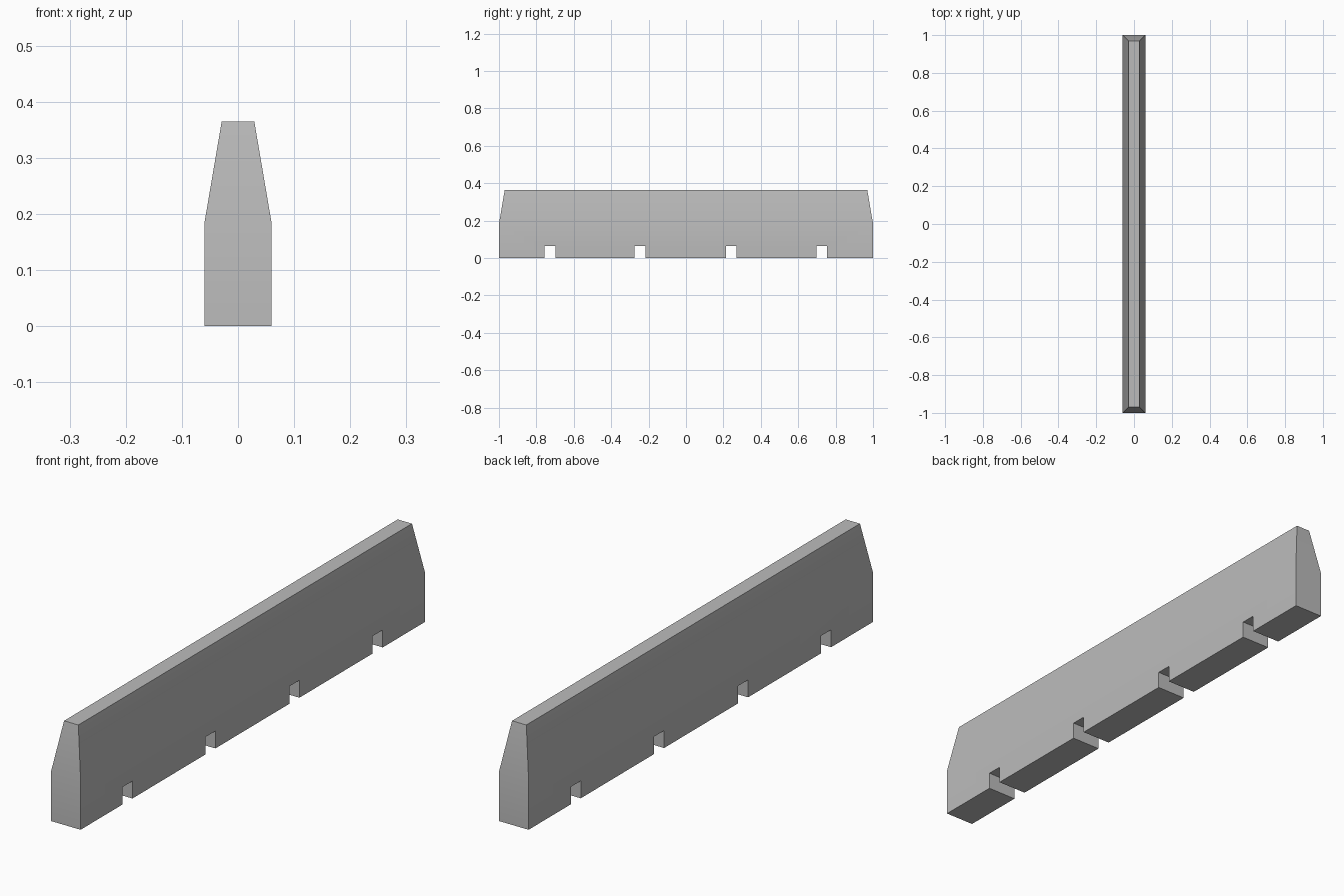
import bpy
import bmesh
from mathutils import Vector

default = bpy.data.objects.get("Cube")
if default:
    bpy.data.objects.remove(default, do_unlink=True)

# Overall sizes
HALF_X, HALF_Y = 0.06, 1.0
MID_Z, TOP_Z = 0.183, 0.365
INSET = 0.031
NOTCH_W, NOTCH_H = 0.058, 0.064
NOTCHES = (-0.728, -0.246, 0.242, 0.726)

# Concrete colour
concrete = bpy.data.materials.new("concrete grey")
concrete.use_nodes = True
grey = (0.5, 0.5, 0.5, 1.0)
concrete.diffuse_color = grey
concrete.node_tree.nodes["Principled BSDF"].inputs["Base Color"].default_value = grey

# Lower wall: side outline with drainage notches along the bottom
outline = [(-HALF_Y, 0)]
for y in NOTCHES:
    a, b = y - NOTCH_W / 2, y + NOTCH_W / 2
    outline += [(a, 0), (a, NOTCH_H), (b, NOTCH_H), (b, 0)]
outline += [(HALF_Y, 0), (HALF_Y, MID_Z), (-HALF_Y, MID_Z)]

bm = bmesh.new()
side = bm.faces.new([bm.verts.new((-HALF_X, y, z)) for y, z in outline])
grown = bmesh.ops.extrude_face_region(bm, geom=[side])
for v in grown["geom"]:
    if isinstance(v, bmesh.types.BMVert):
        v.co.x = HALF_X

# Upper wall: raise the top face and taper it on all four sides
top = max(bm.faces, key=lambda f: min(v.co.z for v in f.verts))
raised = bmesh.ops.extrude_discrete_faces(bm, faces=[top])["faces"][0]
for v in raised.verts:
    v.co = Vector((v.co.x - INSET * (1 if v.co.x > 0 else -1),
                   v.co.y - INSET * (1 if v.co.y > 0 else -1), TOP_Z))
bmesh.ops.recalc_face_normals(bm, faces=bm.faces)

mesh = bpy.data.meshes.new("barrier_wall")
bm.to_mesh(mesh)
bm.free()
mesh.materials.append(concrete)
wall = bpy.data.objects.new("barrier_wall", mesh)
bpy.context.collection.objects.link(wall)

# Soft shading over the shallow bend, sharp corners elsewhere
bpy.ops.object.select_all(action="DESELECT")
wall.select_set(True)
bpy.context.view_layer.objects.active = wall
bpy.ops.object.shade_smooth_by_angle(angle=0.5)
